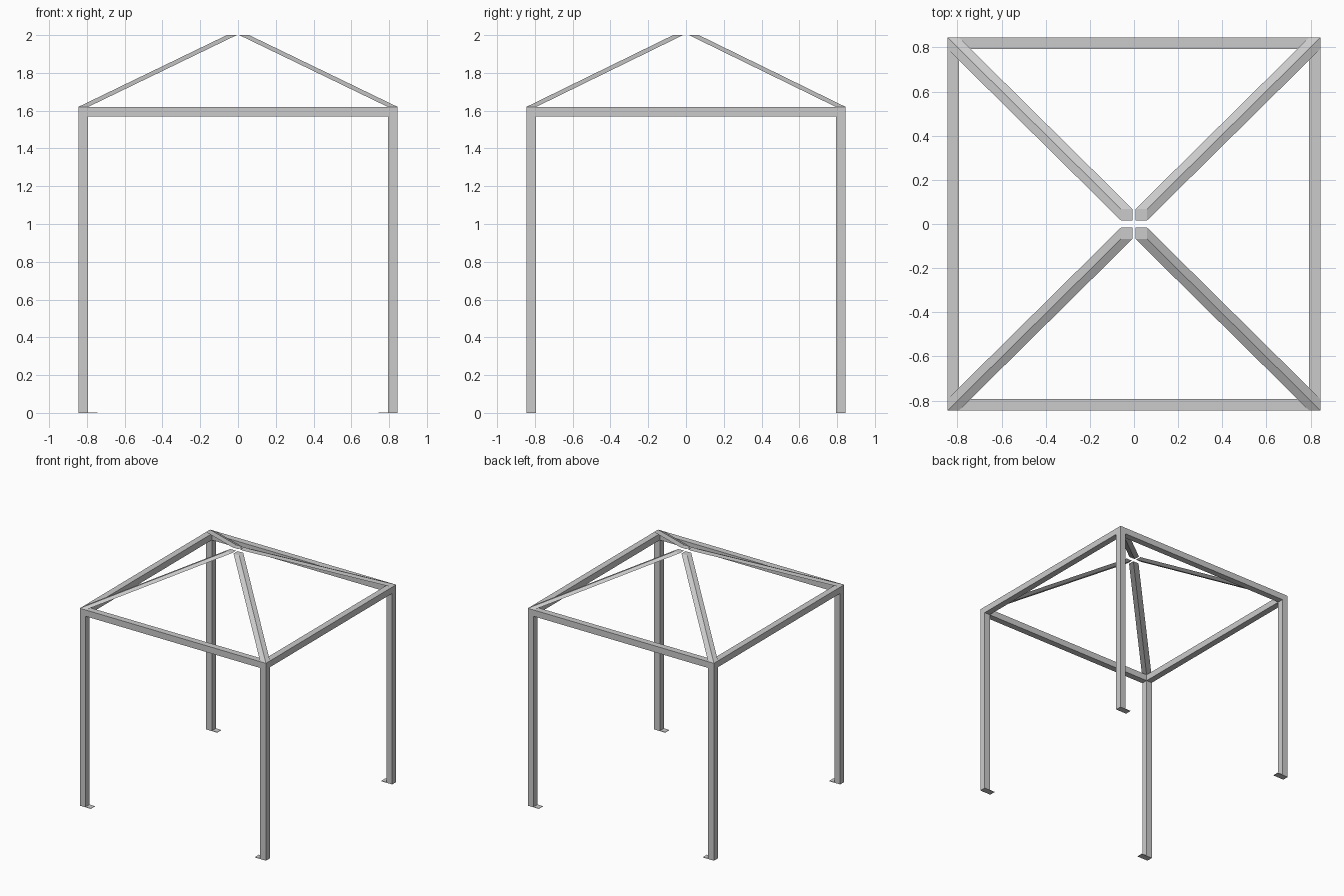
import bpy, bmesh

if "Cube" in bpy.data.objects:
    bpy.data.objects.remove(bpy.data.objects["Cube"])

H = 0.845      # outer half width of the frame
T = 0.052      # tube thickness
TOP = 1.62     # top of the square ring
PEAK = 2.0     # top of the rafters


def prism(name, bottom, z0, top, z1):
    """Solid between two horizontal rectangles (x0, x1, y0, y1)."""
    bm = bmesh.new()
    rings = []
    for (x0, x1, y0, y1), z in ((bottom, z0), (top, z1)):
        rings.append([bm.verts.new((x, y, z))
                      for x, y in ((x0, y0), (x1, y0), (x1, y1), (x0, y1))])
    lo, hi = rings
    bm.faces.new(lo[::-1])
    bm.faces.new(hi)
    for i in range(4):
        j = (i + 1) % 4
        bm.faces.new((lo[i], lo[j], hi[j], hi[i]))
    bmesh.ops.recalc_face_normals(bm, faces=bm.faces)
    mesh = bpy.data.meshes.new(name)
    bm.to_mesh(mesh)
    bm.free()
    obj = bpy.data.objects.new(name, mesh)
    bpy.context.collection.objects.link(obj)
    return obj


def mirrored(obj, x, y):
    mod = obj.modifiers.new("Mirror", 'MIRROR')
    mod.use_axis = (x, y, False)
    mod.use_mirror_merge = False


corner = (H - T, H, H - T, H)

# Corner posts
mirrored(prism("posts", corner, 0, corner, TOP - T), True, True)

# Thin foot plates reaching inwards along x
plate = (H - 0.1, H, H - T, H)
mirrored(prism("foot_plates", plate, 0, plate, 0.003), True, True)

# Top ring: front/back beams, then side beams between them
beam = (-H, H, H - T, H)
mirrored(prism("front_back_beams", beam, TOP - T, beam, TOP), False, True)
beam = (H - T, H, -H + T, H - T)
mirrored(prism("side_beams", beam, TOP - T, beam, TOP), True, False)

# Sloping rafters with level-cut ends, stopping just short of each other
mirrored(prism("rafters", corner, TOP, (0.007, 0.007 + T, 0.016, 0.016 + T), PEAK), True, True)
